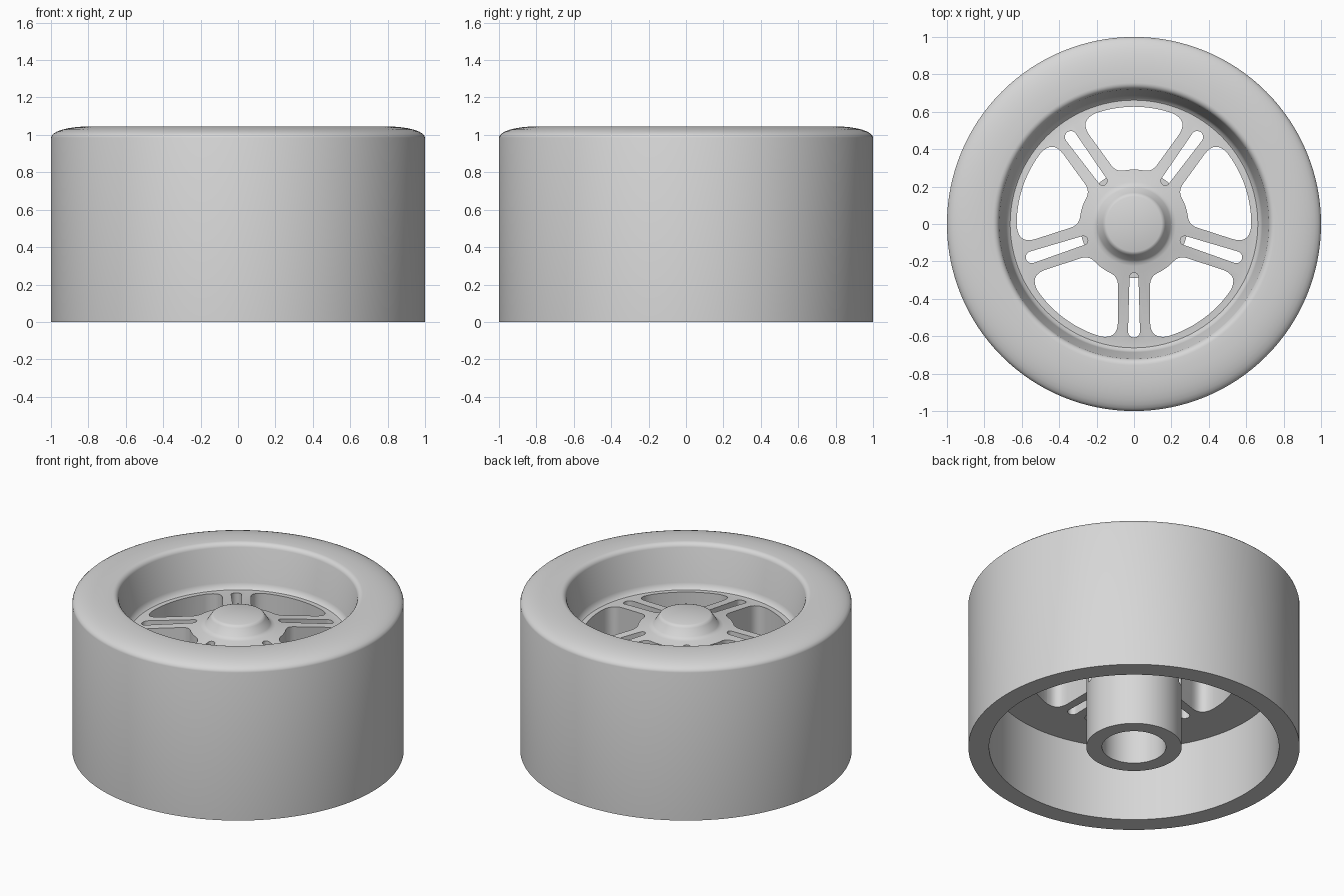
import bpy, bmesh, math
from mathutils import Vector

if "Cube" in bpy.data.objects:
    bpy.data.objects.remove(bpy.data.objects["Cube"])

SEGMENTS = 128

grey = bpy.data.materials.new("light_grey")
grey.diffuse_color = (0.68, 0.68, 0.68, 1)
grey.use_nodes = True
grey.node_tree.nodes["Principled BSDF"].inputs["Base Color"].default_value = grey.diffuse_color


def polar(r, deg):
    a = math.radians(deg)
    return Vector((r * math.cos(a), r * math.sin(a)))


def make_object(name, bm):
    bmesh.ops.recalc_face_normals(bm, faces=bm.faces)
    mesh = bpy.data.meshes.new(name)
    bm.to_mesh(mesh)
    bm.free()
    mesh.materials.append(grey)
    obj = bpy.data.objects.new(name, mesh)
    bpy.context.collection.objects.link(obj)
    return obj


def lathe(name, profile):
    bm = bmesh.new()
    verts = [bm.verts.new((r, 0, z)) for r, z in profile]
    edges = [bm.edges.new(pair) for pair in zip(verts, verts[1:])]
    bmesh.ops.spin(bm, geom=verts + edges, axis=(0, 0, 1), cent=(0, 0, 0),
                   angle=math.tau, steps=SEGMENTS, use_duplicate=False)
    bmesh.ops.remove_doubles(bm, verts=bm.verts, dist=0.0005)
    return make_object(name, bm)


def bend(p0, corner, p1, n=8):
    """Rounded corner between two points."""
    return [p0 * (1 - t) ** 2 + corner * 2 * t * (1 - t) + p1 * t * t
            for t in (i / n for i in range(n + 1))]


def window_outline(middle):
    """Right half of a rounded window, mirrored about its middle angle."""
    r_in, r_out, offset, trim_in, trim_out = 0.291, 0.627, 0.086, 0.05, 0.1
    a_in = -36 + math.degrees(math.asin(offset / r_in))
    a_out = -36 + math.degrees(math.asin(offset / r_out))
    inner, outer = polar(r_in, a_in), polar(r_out, a_out)
    side = (outer - inner).normalized()
    s_in = a_in + math.degrees(trim_in / r_in)
    s_out = a_out + math.degrees(trim_out / r_out)
    half = [polar(r_in, s_in * i / 4) for i in range(4)]
    half += bend(polar(r_in, s_in), inner, inner + side * trim_in)
    half += bend(outer - side * trim_out, outer, polar(r_out, s_out))
    half += [polar(r_out, s_out * (1 - i / 6)) for i in range(1, 7)]
    other = [Vector((p.x, -p.y)) for p in half[-2:0:-1]]
    return turn(half + other, middle)


def slot_outline(middle):
    """Narrow slot with round ends, slightly wider outwards."""
    pts = []
    for r, w, start in ((0.575, 0.032, -90), (0.285, 0.024, 90)):
        for i in range(13):
            p = polar(w, start + 15 * i)
            pts.append(Vector((r + p.x, p.y)))
    return turn(pts, middle)


def turn(pts, deg):
    c, s = math.cos(math.radians(deg)), math.sin(math.radians(deg))
    return [Vector((p.x * c - p.y * s, p.x * s + p.y * c)) for p in pts]


# wheel body: hub bore, hub tube, underside, barrel, tread, lip, dish and cap
profile = [(0, 0.6), (0.193, 0.6), (0.193, 0), (0.288, 0), (0.288, 0.5),
           (0.875, 0.5), (0.875, 0), (1, 0)]
for i in range(9):                                   # tread shoulder
    a = math.radians(90 * i / 8)
    profile.append((0.80 + 0.20 * math.cos(a), 0.985 + 0.06 * math.sin(a)))
for i in range(6):                                   # inner lip
    a = math.radians(75 * i / 5)
    profile.append((0.755 - 0.035 * math.sin(a), 1.01 + 0.035 * math.cos(a)))
profile += [(0.686, 0.80), (0.678, 0.775), (0.662, 0.762), (0.63, 0.763),
            (0.225, 0.833), (0.207, 0.838), (0.195, 0.848),
            (0.167, 0.893), (0.159, 0.904), (0.147, 0.909), (0, 0.909)]
wheel = lathe("wheel", profile)

# cutters for five windows and five spoke slots
bm = bmesh.new()
for k in range(5):
    for outline in (window_outline(90 + 72 * k), slot_outline(54 + 72 * k)):
        face = bm.faces.new([bm.verts.new((p.x, p.y, 0.4)) for p in outline])
        top = bmesh.ops.extrude_face_region(bm, geom=[face])["geom"]
        bmesh.ops.translate(bm, vec=(0, 0, 0.6),
                            verts=[v for v in top if isinstance(v, bmesh.types.BMVert)])
bmesh.ops.remove_doubles(bm, verts=bm.verts, dist=0.0001)
cutter = make_object("window_cutters", bm)
cutter.hide_render = True

cut = wheel.modifiers.new("windows", 'BOOLEAN')
cut.operation = 'DIFFERENCE'
cut.solver = 'EXACT'
cut.object = cutter

bpy.ops.object.select_all(action='DESELECT')
wheel.select_set(True)
bpy.context.view_layer.objects.active = wheel
bpy.ops.object.modifier_apply(modifier=cut.name)
bpy.data.objects.remove(cutter)
bpy.ops.object.shade_smooth_by_angle(angle=math.radians(35))
